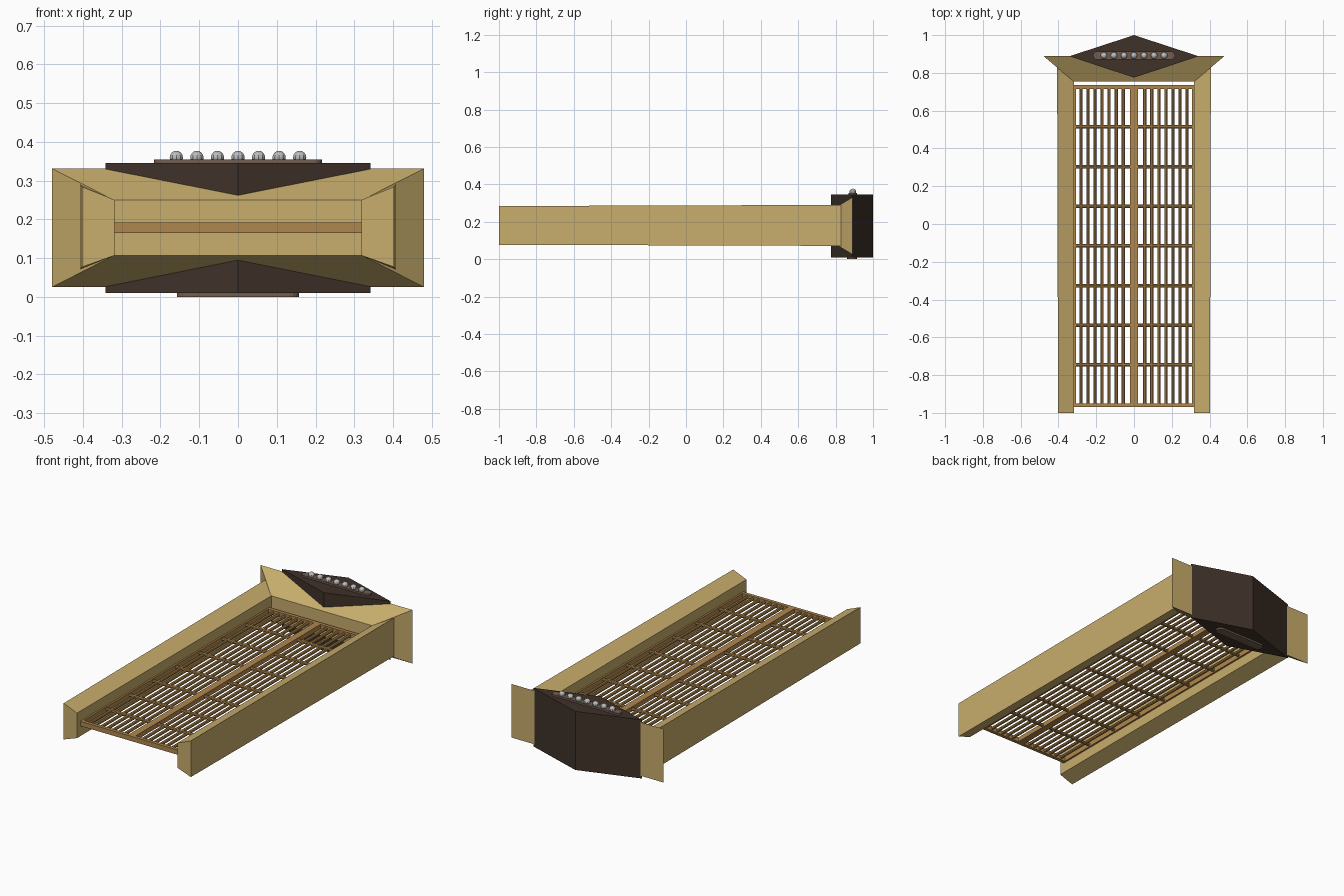
import bpy, bmesh, math
from mathutils import Matrix, Vector

if "Cube" in bpy.data.objects:
    bpy.data.objects.remove(bpy.data.objects["Cube"])


def material(name, rgb):
    m = bpy.data.materials.new(name)
    m.diffuse_color = (*rgb, 1)
    m.use_nodes = True
    m.node_tree.nodes["Principled BSDF"].inputs["Base Color"].default_value = m.diffuse_color
    return m


TAN = material("pale_wood", (0.58, 0.42, 0.15))
BROWN = material("lattice_wood", (0.43, 0.24, 0.075))
DARK = material("dark_wood", (0.05, 0.032, 0.022))
PLATE = material("plate_brown", (0.17, 0.11, 0.08))
GREY = material("stud_grey", (0.5, 0.5, 0.5))


def finish(name, bm, mat):
    bmesh.ops.recalc_face_normals(bm, faces=bm.faces)
    me = bpy.data.meshes.new(name)
    bm.to_mesh(me)
    bm.free()
    ob = bpy.data.objects.new(name, me)
    bpy.context.collection.objects.link(ob)
    me.materials.append(mat)
    return ob


def loft(name, a, b, mat):
    """Solid between two matching outlines."""
    bm = bmesh.new()
    va = [bm.verts.new(p) for p in a]
    vb = [bm.verts.new(p) for p in b]
    bm.faces.new(va)
    bm.faces.new(vb)
    n = len(a)
    for i in range(n):
        j = (i + 1) % n
        bm.faces.new((va[i], va[j], vb[j], vb[i]))
    return finish(name, bm, mat)


def prism(name, outline, z0, z1, mat):
    return loft(name, [(x, y, z0) for x, y in outline],
                [(x, y, z1) for x, y in outline], mat)


def rect(hx, y, z0, z1):
    return [(-hx, y, z0), (hx, y, z0), (hx, y, z1), (-hx, y, z1)]


def box(name, x0, x1, y0, y1, z0, z1, mat):
    return prism(name, [(x0, y0), (x1, y0), (x1, y1), (x0, y1)], z0, z1, mat)


def rods(name, ends, r, mat, sides=8):
    bm = bmesh.new()
    for a, b in ends:
        a, b = Vector(a), Vector(b)
        d = b - a
        rot = d.to_track_quat('Z', 'Y').to_matrix().to_4x4()
        bmesh.ops.create_cone(bm, cap_ends=True, segments=sides, radius1=r, radius2=r,
                              depth=d.length, matrix=Matrix.Translation((a + b) / 2) @ rot)
    return finish(name, bm, mat)


# Side rails with a bevelled section, taller on the outside
def rail_section(s, y, outer, z0, z1):
    return [(s * 0.318, y, 0.107), (s * outer, y, z0), (s * outer, y, z1), (s * 0.318, y, 0.25)]


for s, side in ((-1, "left"), (1, "right")):
    loft(side + "_rail", rail_section(s, -1, 0.402, 0.077, 0.284),
         rail_section(s, 0.83, 0.407, 0.071, 0.29), TAN)

# Flared header and dark diamond block
loft("header", rect(0.32, 0.755, 0.107, 0.25), rect(0.48, 0.89, 0.025, 0.331), TAN)
prism("diamond_block", [(-0.342, 0.888), (0, 0.775), (0.342, 0.888), (0, 1.0)], 0.01, 0.345, DARK)


# Rounded plates above and below the block
def stadium(hx, r, y):
    pts = []
    for cx, start in ((hx - r, -90), (-hx + r, 90)):
        for i in range(9):
            t = math.radians(start + i * 22.5)
            pts.append((cx + r * math.cos(t), y + r * math.sin(t)))
    return pts


prism("stud_plate", stadium(0.217, 0.022, 0.892), 0.344, 0.355, PLATE)
prism("bottom_plate", stadium(0.158, 0.026, 0.888), 0.0, 0.011, PLATE)

# Row of domed studs
bm = bmesh.new()
for i in range(7):
    bmesh.ops.create_uvsphere(bm, u_segments=10, v_segments=8, radius=0.018,
                              matrix=Matrix.Translation(((i - 3) * 0.053, 0.892, 0.359)))
finish("studs", bm, GREY)

# Lattice frame
Z0, Z1 = 0.165, 0.192
ZM = (Z0 + Z1) / 2
box("lattice_front_beam", -0.32, 0.32, -0.97, -0.95, Z0, Z1, BROWN)
box("lattice_back_beam", -0.32, 0.32, 0.715, 0.735, Z0, Z1, BROWN)
box("lattice_centre_stile", -0.02, 0.02, -0.96, 0.725, Z0, Z1, BROWN)
for s, side in ((-1, "left"), (1, "right")):
    box("lattice_%s_stile" % side, *sorted((s * 0.308, s * 0.32)), -0.96, 0.725, Z0, Z1, BROWN)

# Lattice bars
rods("cross_bars", [((-0.32, -0.746 + i * 0.21, ZM), (0.32, -0.746 + i * 0.21, ZM))
                    for i in range(7)], 0.009, BROWN)
rods("long_bars", [((s * (0.02 + i * 0.0372), -0.96, ZM), (s * (0.02 + i * 0.0372), 0.725, ZM))
                   for s in (-1, 1) for i in range(1, 8)], 0.0085, BROWN)
